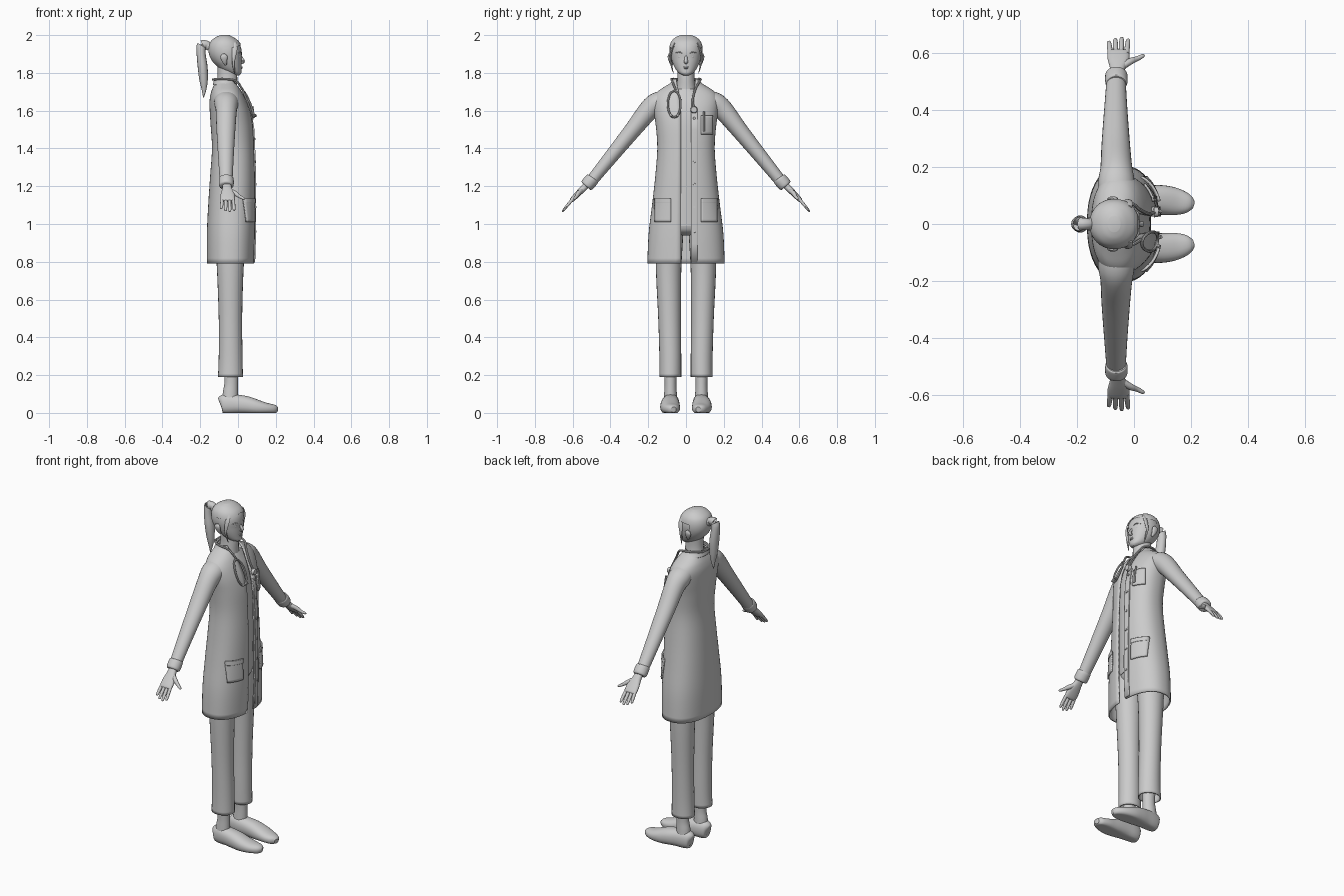
import bpy, bmesh, math
from mathutils import Vector

mat = bpy.data.materials.new("plain grey")
mat.diffuse_color = (0.6, 0.6, 0.6, 1)


def finish(name, bm, angle=40):
    bmesh.ops.recalc_face_normals(bm, faces=bm.faces)
    me = bpy.data.meshes.new(name)
    bm.to_mesh(me)
    bm.free()
    ob = bpy.data.objects.new(name, me)
    bpy.context.collection.objects.link(ob)
    me.materials.append(mat)
    bpy.ops.object.select_all(action='DESELECT')
    ob.select_set(True)
    bpy.context.view_layer.objects.active = ob
    bpy.ops.object.shade_smooth_by_angle(angle=math.radians(angle))
    return ob


def smooth_keys(keys, steps):
    """Catmull-Rom interpolation through key tuples."""
    out, k = [], [keys[0]] + list(keys) + [keys[-1]]
    for i in range(1, len(k) - 2):
        for j in range(steps):
            t = j / steps
            out.append([0.5 * (2*b + (c-a)*t + (2*a-5*b+4*c-d)*t*t + (3*b-a-3*c+d)*t**3)
                        for a, b, c, d in zip(*k[i-1:i+3])])
    return out + [list(keys[-1])]


def spow(v, e):
    return math.copysign(abs(v) ** e, v)


def tube(name, keys, ref=(1, 0, 0), n=20, steps=4, power=2.0, level=False,
         gap=None, caps=True, floor=None, keep=None, angle=40):
    """Sweep superellipses; a key is centre x, y, z and two radii (+ opening half width)."""
    ks = smooth_keys(keys, steps)
    pts = [Vector(k[:3]) for k in ks]
    bm = bmesh.new()
    rings = []
    for i, k in enumerate(ks):
        t = Vector((0, 0, 1)) if level else (pts[min(i+1, len(ks)-1)] - pts[max(i-1, 0)]).normalized()
        u = Vector(ref)
        u = (u - t * u.dot(t)).normalized()
        v = t.cross(u)
        t0 = math.asin(min(1, k[5] / k[4]) ** (power / 2)) if gap else 0
        ring = []
        for j in range(n):
            a = t0 + (2*math.pi - 2*t0) * j / (n - 1) if gap else 2*math.pi*j/n
            p = pts[i] + u*k[3]*spow(math.cos(a), 2/power) + v*k[4]*spow(math.sin(a), 2/power)
            if floor is not None:
                p.z = max(p.z, floor)
            ring.append(bm.verts.new(p))
        rings.append(ring)
    for a, b in zip(rings, rings[1:]):
        for j in range(n - 1 if gap else n):
            q = (j + 1) % n
            bm.faces.new((a[j], a[q], b[q], b[j]))
    if caps and not gap:
        bm.faces.new(rings[0])
        bm.faces.new(rings[-1])
    if keep:
        bmesh.ops.delete(bm, geom=[f for f in bm.faces if not keep(f.calc_center_median())], context='FACES')
    return finish(name, bm, angle)


def body(rows):
    """Rows of z, back x, front x, half width (+ opening) into sweep keys."""
    return [((b+f)/2, 0, z, (f-b)/2, w, *g) for z, b, f, w, *g in rows]


def thicken(ob, t, offset=-1):
    m = ob.modifiers.new("thickness", 'SOLIDIFY')
    m.thickness, m.offset = t, offset


# Open long coat
COAT = [(.79, -.165, .085, .205, .027), (.95, -.165, .09, .198, .027), (1.1, -.158, .09, .18, .027),
        (1.25, -.148, .09, .163, .027), (1.4, -.138, .086, .152, .027), (1.52, -.145, .08, .16, .027),
        (1.6, -.15, .065, .172, .028), (1.66, -.15, .042, .175, .032), (1.7, -.142, .022, .152, .038),
        (1.73, -.13, .004, .108, .046), (1.755, -.118, -.012, .066, .05)]
P = 2.3
thicken(tube("coat", body(COAT), n=48, power=P, level=True, gap=True), .008)
DENSE = smooth_keys(COAT, 8)


def coat_front(y, z, lift=0.0):
    """Point on the front of the coat."""
    r = min(DENSE, key=lambda k: abs(k[0] - z))
    i = DENSE.index(r)
    s = DENSE[min(max(i + (1 if z > r[0] else -1), 0), len(DENSE) - 1)]
    f = 0 if s is r else (z - r[0]) / (s[0] - r[0])
    b, x, w = [r[i] + (s[i] - r[i]) * f for i in (1, 2, 3)]
    return Vector(((b+x)/2 + (x-b)/2 * max(0, 1 - abs(y/w)**P) ** (1/P) + lift, y, z))


def patch(name, y0, y1, z0, z1, lift=.006):
    """Cloth plate following the coat front."""
    bm = bmesh.new()
    N = 8
    g = [[bm.verts.new(coat_front(y0+(y1-y0)*i/N, z0+(z1-z0)*j/N, lift)) for i in range(N+1)]
         for j in range(N+1)]
    for j in range(N):
        for i in range(N):
            bm.faces.new((g[j][i], g[j][i+1], g[j+1][i+1], g[j+1][i]))
    thicken(finish(name, bm), .008, 0)


patch("chest_pocket", .08, .14, 1.475, 1.575)
patch("button_placket", .027, .06, .795, 1.6, .002)
for s in (1, -1):
    patch("hip_pocket", s*.08, s*.165, 1.01, 1.13)
    patch("hip_pocket_hem", s*.08, s*.165, 1.11, 1.135, .009)
tube("pen", [(*coat_front(.095, z, .012), .005, .005) for z in (1.49, 1.54, 1.595)], n=8)


def disc(name, c, r, depth, n=14):
    bm = bmesh.new()
    bmesh.ops.create_cone(bm, cap_ends=True, segments=n, radius1=r, radius2=r*.85, depth=depth)
    for v in bm.verts:
        v.co = Vector((v.co.z, v.co.x, v.co.y)) + Vector(c)
    return finish(name, bm)


for z in (1.56, 1.45, 1.33, 1.21, 1.09, .96):
    disc("button", coat_front(.044, z, .006), .007, .008, 10)

# Shirt, neck and hips
tube("shirt", body([(.99, -.13, .055, .135), (1.2, -.125, .06, .135), (1.4, -.115, .06, .13),
                    (1.55, -.125, .055, .14), (1.64, -.125, .035, .14), (1.69, -.12, .01, .1),
                    (1.715, -.11, -.005, .06)]), level=True, n=32)
tube("neck", body([(1.65, -.12, .0, .065), (1.72, -.115, -.004, .052), (1.78, -.108, -.004, .045),
                   (1.84, -.11, -.01, .046)]), level=True)
tube("trouser_hips", body([(.94, -.06, .0, .03), (.965, -.115, .04, .13), (1.02, -.13, .055, .15),
                           (1.1, -.13, .055, .145)]), level=True, n=28)

# Head
HEAD = [(1.787, -.03, .008, .014), (1.798, -.06, .017, .036), (1.82, -.095, .018, .055),
        (1.85, -.125, .019, .07), (1.88, -.143, .019, .079), (1.91, -.15, .02, .083),
        (1.94, -.148, .014, .08), (1.965, -.136, -.002, .069), (1.985, -.11, -.03, .047),
        (1.995, -.085, -.052, .022)]
tube("head", body(HEAD), level=True, n=32, power=2.1)
tube("hair_cap", body([(z + .005, b - .006, f + .004, w + .006) for z, b, f, w in HEAD[2:]]),
     level=True, n=40, steps=6, power=2.1,
     keep=lambda c: c.z > 1.955 - .02*abs(c.y)/.08 or (c.x < -.075 and c.z > 1.835))
tube("nose", [(.012, 0, 1.895, .004, .006), (.022, 0, 1.875, .007, .008),
              (.028, 0, 1.859, .008, .011), (.014, 0, 1.85, .004, .008)], n=10)
for z, w in ((1.831, .018), (1.825, .015)):
    tube("lip", [(.011, -w, z, .002, .002), (.019, 0, z, .005, .004), (.011, w, z, .002, .002)], n=8)
for s in (1, -1):
    tube("eye", [(.004, s*.018, 1.884, .002, .002), (.006, s*.033, 1.886, .008, .007),
                 (-.008, s*.05, 1.885, .002, .002)], n=10)
    tube("eyebrow", [(.018, s*.016, 1.904, .002, .002), (.014, s*.036, 1.91, .004, .003),
                     (-.002, s*.056, 1.905, .002, .001)], n=8)
    tube("ear", [(-.065, s*.073, 1.842, .006, .005), (-.071, s*.082, 1.86, .013, .008),
                 (-.075, s*.089, 1.885, .019, .008), (-.078, s*.087, 1.9, .008, .005)], n=12)
    tube("side_lock", [(-.02, s*.06, 1.958, .014, .006), (-.018, s*.077, 1.92, .014, .006),
                       (-.024, s*.083, 1.87, .009, .005), (-.022, s*.075, 1.83, .006, .004),
                       (-.018, s*.066, 1.795, .001, .001)], n=8)

# Ponytail
tube("ponytail", [(-.14, 0, 1.935, .014, .014), (-.165, 0, 1.95, .02, .02), (-.192, 0, 1.945, .026, .024),
                  (-.195, 0, 1.9, .024, .028), (-.187, 0, 1.83, .026, .03), (-.182, 0, 1.76, .022, .022),
                  (-.18, 0, 1.71, .012, .012), (-.183, 0, 1.67, .002, .002)], ref=(1, 0, .9), n=14)
tube("hair_band", [(-.15, 0, 1.937, .022, .022), (-.163, 0, 1.945, .022, .022)], ref=(0, 1, 0), n=14)

for s in (1, -1):
    # Sleeve and cuff
    tube("sleeve", [(-.062, s*.09, 1.668, .06, .045), (-.062, s*.15, 1.64, .064, .058),
                    (-.062, s*.198, 1.602, .056, .054), (-.064, s*.28, 1.5, .05, .045),
                    (-.064, s*.4, 1.352, .041, .037), (-.063, s*.5, 1.228, .034, .031)], n=24)
    tube("cuff", [(-.062, s*.492, 1.244, .034, .032), (-.062, s*.498, 1.236, .039, .037),
                  (-.062, s*.523, 1.207, .039, .036), (-.062, s*.529, 1.2, .032, .029)], n=24)
    # Hand
    tube("palm", [(-.06, s*.51, 1.222, .022, .018), (-.058, s*.545, 1.187, .026, .017),
                  (-.055, s*.575, 1.157, .037, .015), (-.055, s*.603, 1.128, .038, .012),
                  (-.055, s*.61, 1.121, .03, .006)], n=20, power=2.4)
    for i, l in enumerate((.037, .047, .051, .045)):
        x = -.083 + .019*i
        dx = (i - 1.5) * .004
        tube("finger", [(x, s*.597, 1.135, .009, .009), (x + dx*.5, s*(.605 + l*.5), 1.126 - l*.6, .009, .008),
                        (x + dx*.9, s*(.605 + l*.9), 1.126 - l*1.1, .007, .006),
                        (x + dx, s*(.605 + l), 1.126 - l*1.2, .002, .002)], n=10)
    tube("thumb", [(-.045, s*.55, 1.18, .012, .012), (-.015, s*.57, 1.162, .012, .013),
                   (.01, s*.58, 1.145, .009, .009), (.03, s*.59, 1.135, .007, .007),
                   (.037, s*.593, 1.132, .002, .002)], ref=(0, 1, 0), n=10)
    # Trouser leg
    thicken(tube("trouser_leg", [(-.04, s*.083, .19, .066, .058), (-.039, s*.083, .3, .063, .058),
                         (-.04, s*.087, .5, .062, .06), (-.041, s*.092, .75, .07, .067),
                         (-.04, s*.088, .92, .082, .072), (-.038, s*.08, 1.0, .085, .068)],
                         n=24, level=True, caps=False), .006)
    tube("ankle", [(-.042, s*.082, .06, .042, .036), (-.04, s*.082, .11, .04, .033),
                   (-.036, s*.082, .16, .036, .031), (-.036, s*.083, .25, .038, .034)], level=True)
    # Shoe
    tube("shoe", [(-.094, s*.08, .045, .015, .03), (-.085, s*.08, .047, .034, .047),
                  (-.05, s*.08, .048, .043, .053), (.0, s*.082, .046, .047, .05),
                  (.05, s*.084, .04, .051, .047), (.1, s*.084, .03, .052, .04),
                  (.15, s*.078, .023, .047, .03), (.19, s*.071, .02, .033, .024),
                  (.208, s*.066, .017, .014, .014)], ref=(0, 1, 0), floor=0, power=2.3, n=28)

# Stethoscope
tube("stethoscope_neck", [(*coat_front(y, z, l), .006, .006) for y, z, l in
                          ((.042, 1.61, .014), (.036, 1.66, .012), (.05, 1.715, .012))]
     + [(-.01, .073, 1.757, .006, .006), (-.07, .075, 1.768, .006, .006), (-.125, .04, 1.766, .006, .006),
        (-.132, 0, 1.764, .006, .006), (-.125, -.04, 1.766, .006, .006), (-.07, -.075, 1.768, .006, .006),
        (-.01, -.073, 1.757, .006, .006)]
     + [(*coat_front(-.055, 1.71, .012), .006, .006)], ref=(.13, .1, 1), n=8)
loop = [coat_front(-.062 + .034*math.sin(a), 1.635 + .07*math.cos(a), .014)
        for a in [2*math.pi*i/14 for i in range(15)]]
tube("stethoscope_loop", [(*p, .0055, .0055) for p in loop], ref=(1, 0, .05), n=8, steps=2)
disc("stethoscope_disc", coat_front(.042, 1.605, .016), .019, .016, 20)
for s in (1, -1):
    a = coat_front(-.062 + s*.012, 1.568, .014)
    tube("stethoscope_earpiece", [(*a, .005, .005), (a.x + .012, a.y + s*.006, a.z + .008, .007, .007)],
         ref=(0, 1, 0), n=8)

# Coat collar band
thicken(tube("collar", body([(1.735, -.13, .0, .09, .05), (1.75, -.126, -.008, .074, .05),
                             (1.766, -.122, -.016, .064, .05)]), n=32, level=True, gap=True), .008, 0)
